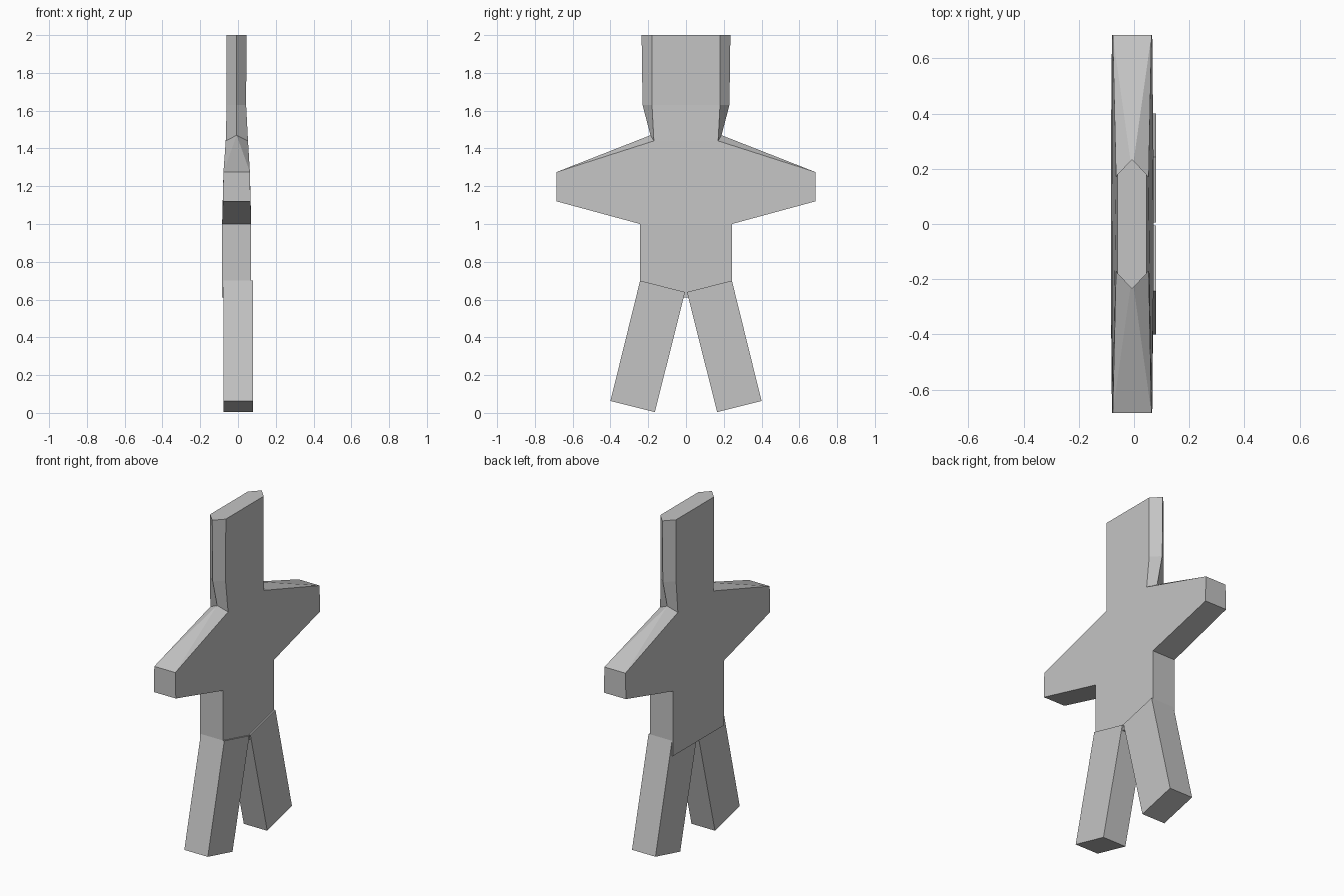
import bpy
import bmesh

default = bpy.data.objects.get("Cube")
if default:
    bpy.data.objects.remove(default, do_unlink=True)

grey = bpy.data.materials.new("plain grey")
grey.use_nodes = True
COLOUR = (0.55, 0.55, 0.55, 1)
grey.diffuse_color = COLOUR
grey.node_tree.nodes["Principled BSDF"].inputs["Base Color"].default_value = COLOUR


def finish(bm, name):
    bmesh.ops.recalc_face_normals(bm, faces=bm.faces)
    mesh = bpy.data.meshes.new(name)
    bm.to_mesh(mesh)
    bm.free()
    mesh.materials.append(grey)
    obj = bpy.data.objects.new(name, mesh)
    bpy.context.collection.objects.link(obj)
    return obj


# Outline stations of the body: half width, height, lower x, upper x
STATIONS = {
    "crown": (0.18, 2.0, -0.06, 0.045),
    "cheek": (0.18, 1.63, -0.06, 0.043),
    "neck": (0.17, 1.44, -0.065, 0.053),
    "hand_top": (0.685, 1.275, -0.077, 0.063),
    "hand_low": (0.685, 1.12, -0.08, 0.066),
    "armpit": (0.243, 1.0, -0.084, 0.07),
    "hip": (0.243, 0.61, -0.084, 0.07),
}
# Ridge running down each side of the head: half width, height
RIDGE = {"crown": (0.235, 2.0), "cheek": (0.23, 1.63), "neck": (0.188, 1.47)}
RIDGE_X = -0.007

# Body, arms and head as one shell
bm = bmesh.new()
v, r = {}, {}
for side in (-1, 1):
    for key, (y, z, x0, x1) in STATIONS.items():
        v[key, side, 0] = bm.verts.new((x0, side * y, z))
        v[key, side, 1] = bm.verts.new((x1, side * y, z))
    for key, (y, z) in RIDGE.items():
        r[key, side] = bm.verts.new((RIDGE_X, side * y, z))

for face in (0, 1):
    # Broad faces: head, chest with arms, trunk
    for keys in (("crown", "cheek"), ("cheek", "neck"),
                 ("neck", "hand_top", "hand_low", "armpit"), ("armpit", "hip")):
        loop = [v[k, -1, face] for k in keys] + [v[k, 1, face] for k in reversed(keys)]
        bm.faces.new(loop)
    # Head bevels and the shoulder slopes beside the ridge
    for side in (-1, 1):
        for a, b in (("crown", "cheek"), ("cheek", "neck")):
            bm.faces.new((v[a, side, face], v[b, side, face], r[b, side], r[a, side]))
        bm.faces.new((v["neck", side, face], v["hand_top", side, face], r["neck", side]))

for side in (-1, 1):
    # Shoulder top, hand end, underarm and flank
    bm.faces.new((r["neck", side], v["hand_top", side, 0], v["hand_top", side, 1]))
    for a, b in (("hand_top", "hand_low"), ("hand_low", "armpit"), ("armpit", "hip")):
        bm.faces.new((v[a, side, 0], v[b, side, 0], v[b, side, 1], v[a, side, 1]))

# Flat crown and underside
bm.faces.new((v["crown", -1, 0], r["crown", -1], v["crown", -1, 1],
              v["crown", 1, 1], r["crown", 1], v["crown", 1, 0]))
bm.faces.new([v["hip", s, f] for s, f in ((-1, 0), (-1, 1), (1, 1), (1, 0))])
finish(bm, "body")

# Splayed legs, slightly proud of the body on one face
LEG = ((0.005, 0.64), (0.243, 0.70), (0.4, 0.063), (0.165, 0.004))
for side, name in ((1, "leg_back"), (-1, "leg_front")):
    bm = bmesh.new()
    lower = [bm.verts.new((-0.077, side * y, z)) for y, z in LEG]
    upper = [bm.verts.new((0.079, side * y, z)) for y, z in LEG]
    bm.faces.new(lower)
    bm.faces.new(upper)
    for i in range(len(LEG)):
        j = (i + 1) % len(LEG)
        bm.faces.new((lower[i], lower[j], upper[j], upper[i]))
    finish(bm, name)
